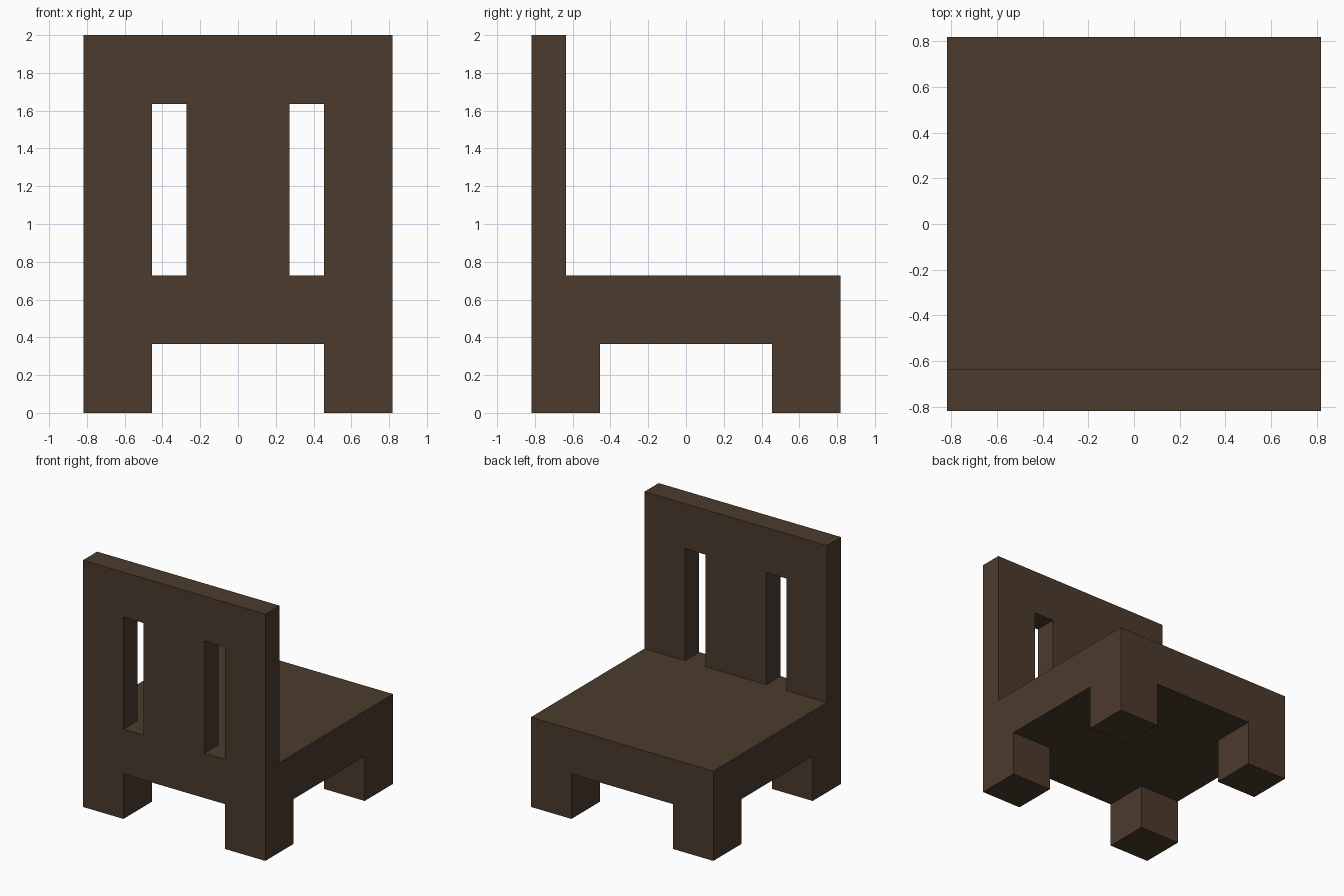
import bpy, bmesh
from mathutils import Vector

if "Cube" in bpy.data.objects:
    bpy.data.objects.remove(bpy.data.objects["Cube"])

U = 1 / 11  # design module: the chair is 18 x 18 x 22 modules

wood = bpy.data.materials.new("dark_brown_wood")
wood.diffuse_color = (0.072, 0.043, 0.026, 1)
wood.use_nodes = True
wood.node_tree.nodes["Principled BSDF"].inputs["Base Color"].default_value = wood.diffuse_color


def extrude_x(name, profile, x0, x1):
    """Extrude a (y, z) profile, given in modules, from x0 to x1."""
    bm = bmesh.new()
    face = bm.faces.new([bm.verts.new((x0 * U, y * U, z * U)) for y, z in profile])
    ext = bmesh.ops.extrude_face_region(bm, geom=[face])
    verts = [g for g in ext["geom"] if isinstance(g, bmesh.types.BMVert)]
    bmesh.ops.translate(bm, verts=verts, vec=Vector(((x1 - x0) * U, 0, 0)))
    bmesh.ops.recalc_face_normals(bm, faces=bm.faces)
    mesh = bpy.data.meshes.new(name)
    bm.to_mesh(mesh)
    bm.free()
    mesh.materials.append(wood)
    obj = bpy.data.objects.new(name, mesh)
    bpy.context.collection.objects.link(obj)
    return obj


def cut(target, x0, x1, y0, y1, z0, z1):
    """Remove a box from the target."""
    cutter = extrude_x("cutter", [(y0, z0), (y1, z0), (y1, z1), (y0, z1)], x0, x1)
    cutter.hide_render = True
    mod = target.modifiers.new("cut", "BOOLEAN")
    mod.operation, mod.solver, mod.object = "DIFFERENCE", "EXACT", cutter
    bpy.context.view_layer.objects.active = target
    bpy.ops.object.modifier_apply(modifier=mod.name)
    bpy.data.objects.remove(cutter)


# Seat, legs and backrest from one side profile
chair = extrude_x("chair", [
    (-9, 0), (-5, 0), (-5, 4), (5, 4), (5, 0), (9, 0),
    (9, 8), (-7, 8), (-7, 22), (-9, 22)], -9, 9)

# Gap between left and right legs
cut(chair, -5, 5, -10, 10, -1, 4)

# Two upright slots in the backrest
for x0 in (-5, 3):
    cut(chair, x0, x0 + 2, -10, -6, 8, 18)
